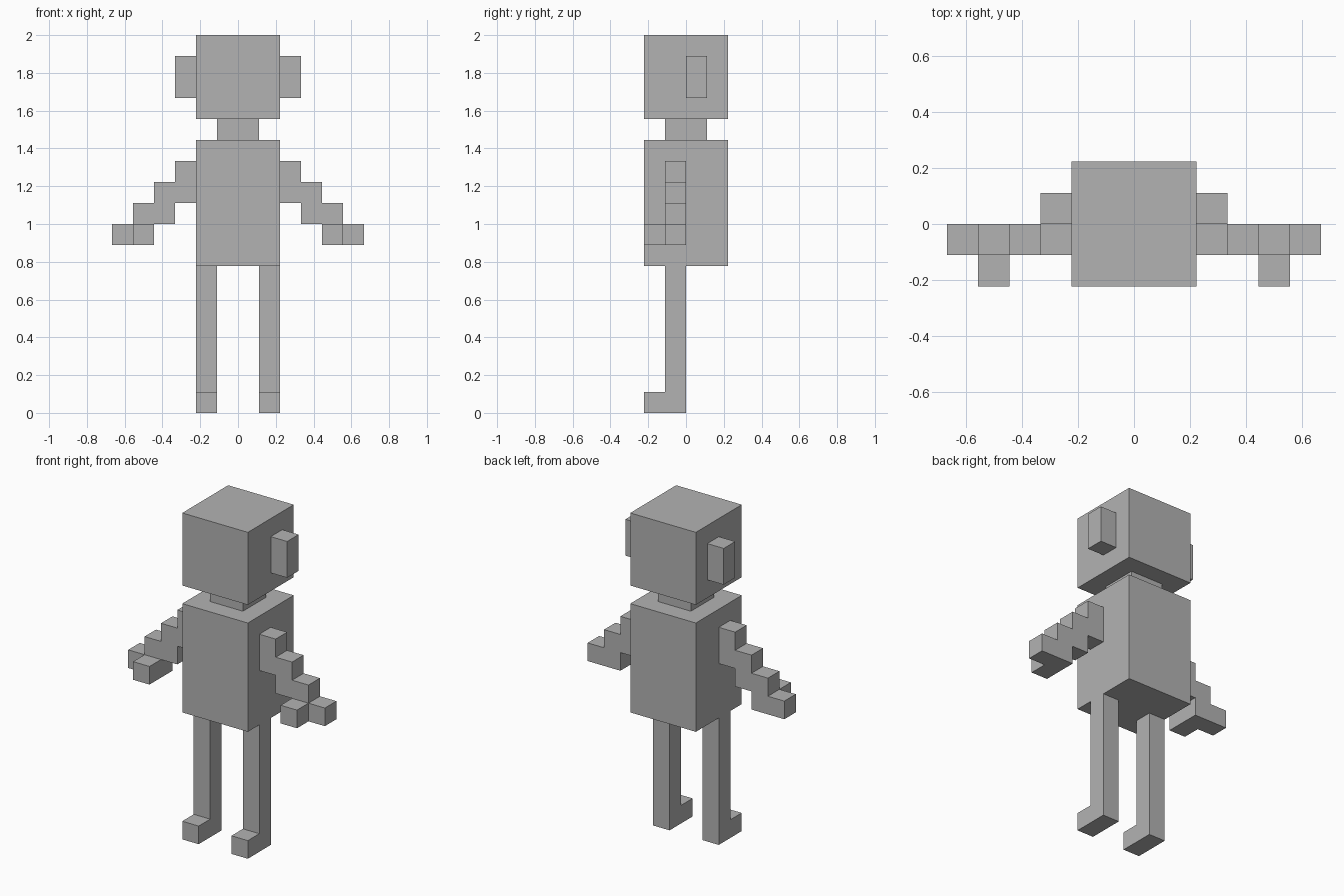
import bpy
import bmesh
from mathutils import Vector

if "Cube" in bpy.data.objects:
    bpy.data.objects.remove(bpy.data.objects["Cube"], do_unlink=True)

U = 2 / 18  # one block; the figure is 18 blocks tall

grey = bpy.data.materials.new("plain_grey")
grey.use_nodes = True
grey.diffuse_color = (0.45, 0.45, 0.45, 1)
grey.node_tree.nodes["Principled BSDF"].inputs["Base Color"].default_value = grey.diffuse_color


def prism(name, outline, depth, side=1):
    """Extrude a planar outline (in blocks) along depth; side -1 mirrors it in x."""
    bm = bmesh.new()
    face = bm.faces.new([bm.verts.new(Vector(p) * U) for p in outline])
    new = bmesh.ops.extrude_face_region(bm, geom=[face], use_keep_orig=True)["geom"]
    moved = [v for v in new if isinstance(v, bmesh.types.BMVert)]
    bmesh.ops.translate(bm, verts=moved, vec=Vector(depth) * U)
    for v in bm.verts:
        v.co.x *= side
    bmesh.ops.recalc_face_normals(bm, faces=bm.faces[:])
    mesh = bpy.data.meshes.new(name)
    bm.to_mesh(mesh)
    bm.free()
    mesh.materials.append(grey)
    obj = bpy.data.objects.new(name, mesh)
    bpy.context.collection.objects.link(obj)
    return obj


def box(name, lo, hi, side=1):
    """Box between two corners given in blocks."""
    (x, y, z), (X, Y, Z) = lo, hi
    return prism(name, [(x, y, z), (X, y, z), (X, Y, z), (x, Y, z)], (0, 0, Z - z), side)


# Head, neck and torso
box("torso", (-2, -2, 7), (2, 2, 13))
box("neck", (-1, -1, 13), (1, 1, 14))
box("head", (-2, -2, 14), (2, 2, 18))

# Stair-stepped arm, seen from the front: top steps going out, then back underneath
arm_top = [(2, 12), (3, 12), (3, 11), (4, 11), (4, 10), (5, 10), (5, 9), (6, 9)]
arm_under = [(6, 8), (4, 8), (4, 9), (3, 9), (3, 10), (2, 10)]
arm = [(x, 0, z) for x, z in arm_top + arm_under]

# L-shaped leg with its foot, seen from the side
leg = [(1, y, z) for y, z in [(0, 0), (0, 7), (-1, 7), (-1, 1), (-2, 1), (-2, 0)]]

for label, side in (("left", 1), ("right", -1)):
    box(label + "_ear", (2, 0, 15), (3, 1, 17), side)
    prism(label + "_arm", arm, (0, -1, 0), side)
    box(label + "_thumb", (4, -2, 8), (5, -1, 9), side)
    prism(label + "_leg", leg, (1, 0, 0), side)
